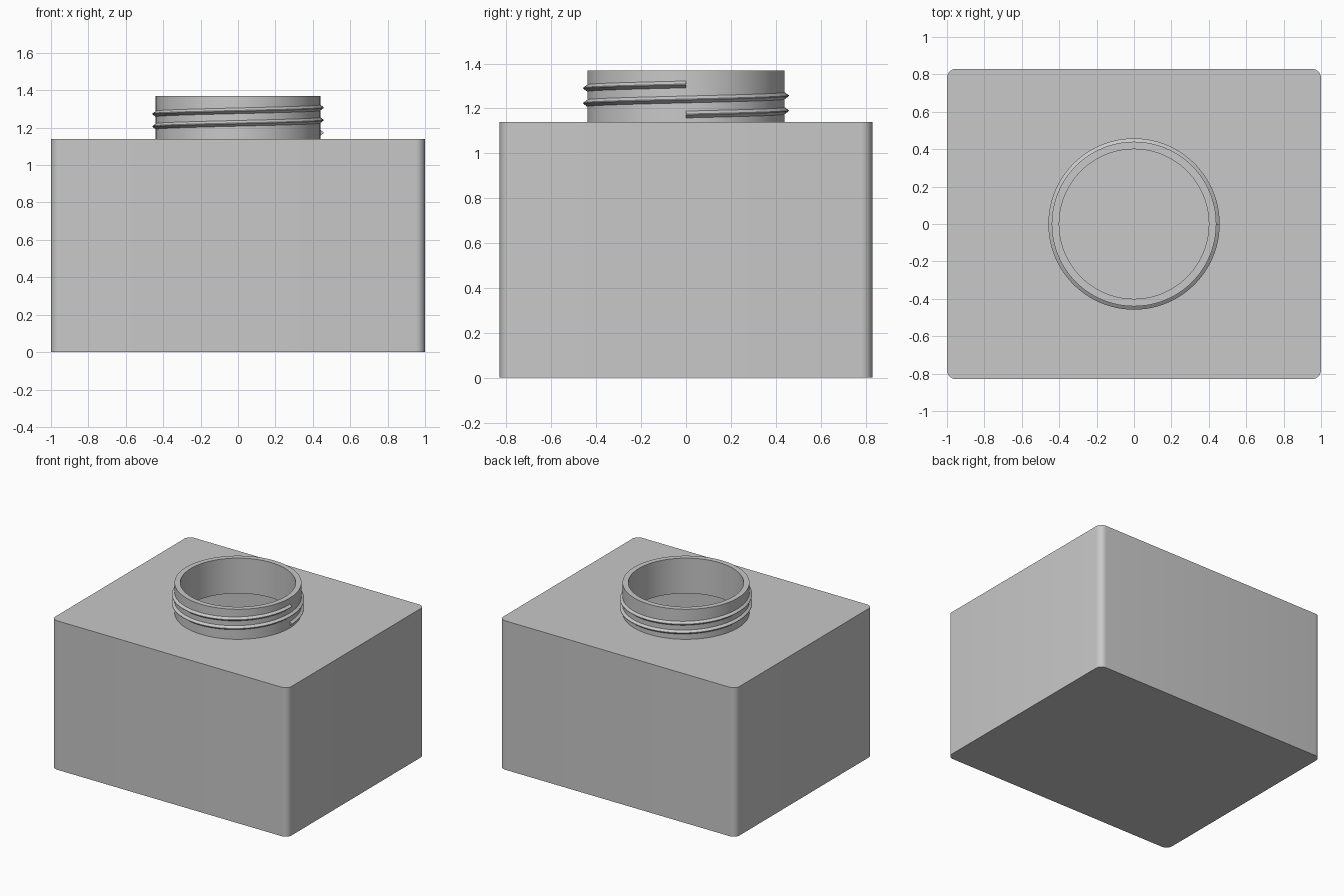
import bpy, bmesh
from math import sin, cos, pi, radians

cube = bpy.data.objects.get("Cube")
if cube:
    bpy.data.objects.remove(cube, do_unlink=True)

WIDTH, DEPTH, HEIGHT, TOP = 2.0, 1.66, 1.14, 1.37
WALL, CORNER = 0.04, 0.05
NECK_R, THREAD_R = 0.44, 0.458
SEGMENTS = 96

grey = bpy.data.materials.new("plain grey")
grey.use_nodes = True
grey.diffuse_color = (0.58, 0.58, 0.58, 1)
grey.node_tree.nodes["Principled BSDF"].inputs["Base Color"].default_value = grey.diffuse_color


def finish(name, bm):
    bmesh.ops.recalc_face_normals(bm, faces=bm.faces)
    mesh = bpy.data.meshes.new(name)
    bm.to_mesh(mesh)
    bm.free()
    mesh.materials.append(grey)
    obj = bpy.data.objects.new(name, mesh)
    bpy.context.collection.objects.link(obj)
    return obj


def smooth(obj):
    bpy.ops.object.select_all(action='DESELECT')
    obj.select_set(True)
    bpy.context.view_layer.objects.active = obj
    bpy.ops.object.shade_smooth_by_angle(angle=radians(30))


def rounded_block(name, inset):
    """Block with rounded upright edges, shrunk by inset on every side."""
    bm = bmesh.new()
    bmesh.ops.create_cube(bm, size=1)
    for v in bm.verts:
        v.co.x *= WIDTH - 2 * inset
        v.co.y *= DEPTH - 2 * inset
        v.co.z = v.co.z * (HEIGHT - 2 * inset) + HEIGHT / 2
    upright = [e for e in bm.edges if abs(e.verts[0].co.z - e.verts[1].co.z) > 0.1]
    bmesh.ops.bevel(bm, geom=upright, offset=CORNER - inset, segments=8,
                    profile=0.5, affect='EDGES')
    return finish(name, bm)


def sweep(name, rings, closed):
    """Skin a list of equal point rings, either as a loop or with end caps."""
    bm = bmesh.new()
    loops = [[bm.verts.new(p) for p in ring] for ring in rings]
    pairs = list(zip(loops, loops[1:]))
    if closed:
        pairs.append((loops[-1], loops[0]))
    for a, b in pairs:
        for i in range(len(a)):
            j = (i + 1) % len(a)
            bm.faces.new((a[i], a[j], b[j], b[i]))
    if not closed:
        bm.faces.new(loops[0])
        bm.faces.new(loops[-1])
    return finish(name, bm)


def turned(profile, angle, lift=0):
    return [(r * cos(angle), r * sin(angle), z + lift) for r, z in profile]


# Hollow body with a round mouth in its top
body = rounded_block("body", 0)
cavity = rounded_block("cavity_cutter", WALL)
bm = bmesh.new()
bmesh.ops.create_cone(bm, cap_ends=True, segments=SEGMENTS, radius1=NECK_R - WALL,
                      radius2=NECK_R - WALL, depth=0.4)
bmesh.ops.translate(bm, verts=bm.verts, vec=(0, 0, HEIGHT))
mouth = finish("mouth_cutter", bm)
bpy.context.view_layer.objects.active = body
for cutter in (cavity, mouth):
    cutter.hide_render = True
    mod = body.modifiers.new(cutter.name, 'BOOLEAN')
    mod.operation = 'DIFFERENCE'
    mod.solver = 'EXACT'
    mod.object = cutter
    bpy.ops.object.modifier_apply(modifier=mod.name)
    bpy.data.objects.remove(cutter, do_unlink=True)
smooth(body)

# Neck ring
wall = [(NECK_R - WALL, HEIGHT), (NECK_R, HEIGHT), (NECK_R, TOP), (NECK_R - WALL, TOP)]
neck = sweep("neck", [turned(wall, 2 * pi * i / SEGMENTS) for i in range(SEGMENTS)], True)
smooth(neck)

# Two turns of raised screw thread with a pointed section
START, PITCH, TURNS = 1.173, 0.067, 2
ridge = [(NECK_R - 0.005, -0.019), (THREAD_R, -0.002), (THREAD_R, 0.002), (NECK_R - 0.005, 0.019)]
steps = SEGMENTS * TURNS
thread = sweep("screw_thread",
               [turned(ridge, 2 * pi * i / SEGMENTS, START + PITCH * i / SEGMENTS)
                for i in range(steps + 1)], False)
smooth(thread)
